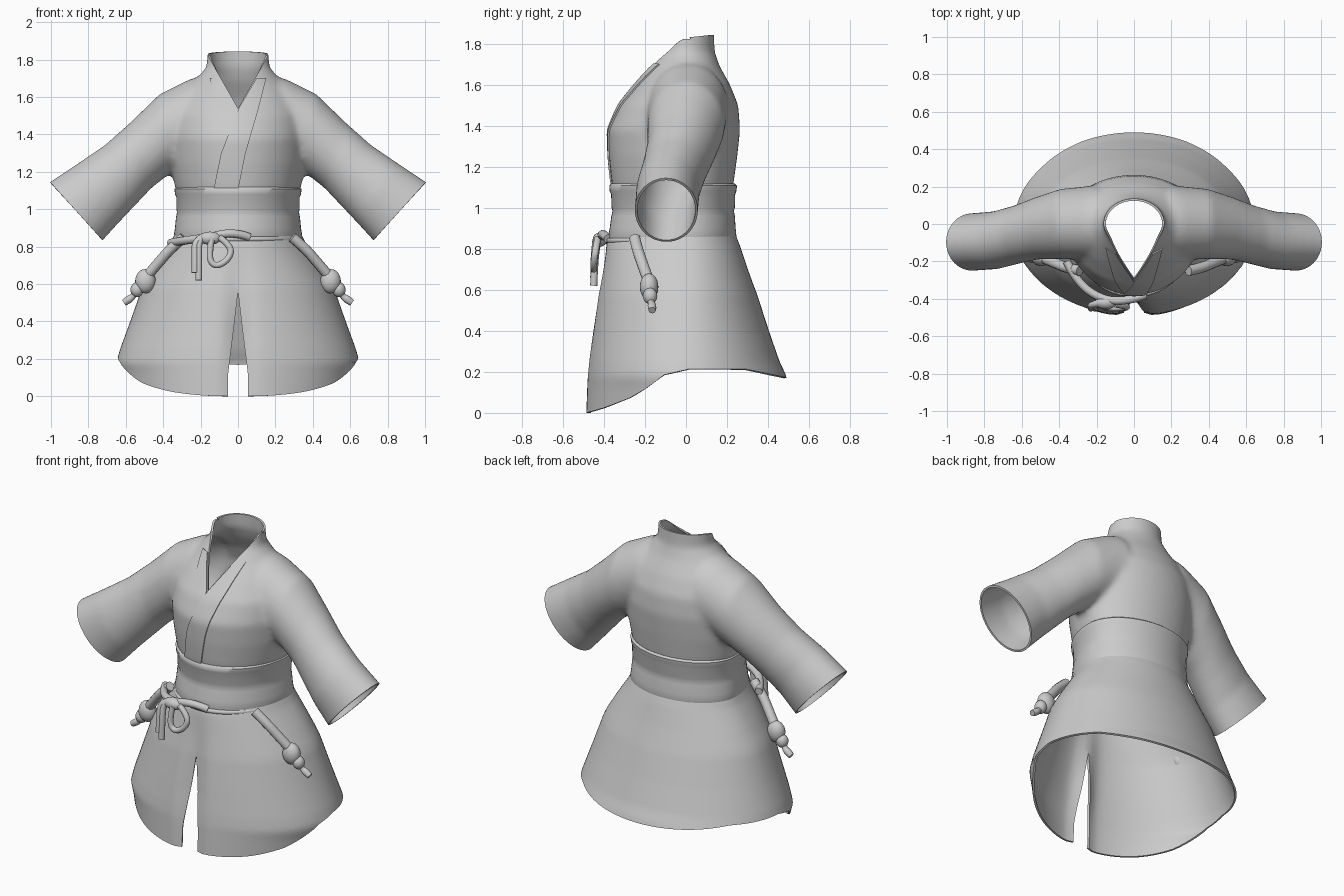
import bpy, bmesh
from math import sin, cos, pi, radians, exp
from mathutils import Vector
from mathutils.bvhtree import BVHTree

if "Cube" in bpy.data.objects:
    bpy.data.objects.remove(bpy.data.objects["Cube"])

cloth = bpy.data.materials.new("light grey cloth")
cloth.use_nodes = True
GREY = (0.6, 0.6, 0.6, 1)
cloth.diffuse_color = GREY
cloth.node_tree.nodes["Principled BSDF"].inputs["Base Color"].default_value = GREY


def lerp_table(table, k):
    """Read a row of values from a table sorted by its first column."""
    if k <= table[0][0]:
        return table[0][1:]
    for a, b in zip(table, table[1:]):
        if k <= b[0]:
            f = (k - a[0]) / (b[0] - a[0])
            return [p + (q - p) * f for p, q in zip(a[1:], b[1:])]
    return table[-1][1:]


def add_object(name, bm):
    mesh = bpy.data.meshes.new(name)
    bm.to_mesh(mesh)
    bm.free()
    mesh.materials.append(cloth)
    obj = bpy.data.objects.new(name, mesh)
    bpy.context.collection.objects.link(obj)
    return obj


def activate(obj):
    bpy.ops.object.select_all(action='DESELECT')
    obj.select_set(True)
    bpy.context.view_layer.objects.active = obj


def smooth(obj, angle=40):
    activate(obj)
    bpy.ops.object.shade_smooth_by_angle(angle=radians(angle))


def modify(obj, kind, **settings):
    activate(obj)
    mod = obj.modifiers.new(kind.title(), kind)
    for key, value in settings.items():
        setattr(mod, key, value)
    bpy.ops.object.modifier_apply(modifier=mod.name)


def loft(bm, rows, wrap=True, caps=False):
    """Skin a list of equally long point rows."""
    rings = [[bm.verts.new(p) for p in row] for row in rows]
    n = len(rings[0])
    for a, b in zip(rings, rings[1:]):
        for i in range(n if wrap else n - 1):
            j = (i + 1) % n
            bm.faces.new((a[i], a[j], b[j], b[i]))
    if caps:
        bm.faces.new(rings[0])
        bm.faces.new(rings[-1])
    bmesh.ops.recalc_face_normals(bm, faces=bm.faces)


def oval(z, rx, front, back, n=64):
    """Horizontal oval with its own front and back depth."""
    out = []
    for i in range(n):
        a = 2 * pi * i / n
        c = cos(a)
        out.append((rx * sin(a), c * (back if c > 0 else -front), z))
    return out


def tube(name, points, radius, cyclic=False, tips=None):
    """Round cord through points, optionally with a radius factor for each."""
    curve = bpy.data.curves.new(name, 'CURVE')
    curve.dimensions = '3D'
    curve.bevel_depth = radius
    curve.bevel_resolution = 3
    curve.use_fill_caps = True
    spline = curve.splines.new('NURBS')
    spline.points.add(len(points) - 1)
    for i, p in enumerate(points):
        spline.points[i].co = (*p, 1)
        spline.points[i].radius = tips[i] if tips else 1
    spline.use_cyclic_u = cyclic
    spline.use_endpoint_u = True
    spline.order_u = 3
    obj = bpy.data.objects.new(name, curve)
    bpy.context.collection.objects.link(obj)
    curve.materials.append(cloth)
    activate(obj)
    bpy.ops.object.convert(target='MESH')
    smooth(bpy.context.object, 60)


def blob(name, centre, size):
    bm = bmesh.new()
    bmesh.ops.create_uvsphere(bm, u_segments=20, v_segments=12, radius=1)
    for v in bm.verts:
        v.co = Vector(centre) + Vector(a * b for a, b in zip(v.co, size))
    smooth(add_object(name, bm), 60)


# Jacket: torso and sleeves fused into one soft form
bm = bmesh.new()
torso = [(.84, .29, -.33, .21), (1.05, .315, -.345, .22), (1.12, .337, -.362, .232),
         (1.25, .36, -.375, .25), (1.38, .37, -.38, .264), (1.5, .36, -.328, .255),
         (1.6, .31, -.25, .215), (1.69, .23, -.18, .165), (1.76, .168, -.13, .14), (1.9, .16, -.07, .135)]
loft(bm, [oval(*row) for row in torso], caps=True)
# Columns: top x, top z, underside x, underside z, centre y, half depth
sleeve = [(.2, 1.71, .2, 1.26, .01, .2), (.26, 1.695, .28, 1.23, .005, .195),
          (.42, 1.615, .37, 1.185, 0, .188), (.575, 1.465, .46, 1.115, -.022, .168),
          (.71, 1.345, .535, 1.035, -.055, .158), (.85, 1.25, .63, .935, -.087, .155),
          (1.06, 1.11, .775, .775, -.1, .154)]
for side in (1, -1):
    rows = []
    for tx, tz, ux, uz, yc, depth in sleeve:
        rows.append([])
        for i in range(32):
            a = 2 * pi * i / 32
            k = (1 + cos(a)) / 2
            rows[-1].append((side * (ux + (tx - ux) * k), yc + depth * sin(a), uz + (tz - uz) * k))
    loft(bm, rows, caps=True)
jacket = add_object("jacket", bm)
modify(jacket, 'REMESH', mode='VOXEL', voxel_size=0.016)
modify(jacket, 'SMOOTH', factor=0.5, iterations=10)

# Open the cuffs, waist, collar top and the V neck
bm = bmesh.new()
bm.from_mesh(jacket.data)


def slice_plane(point, normal, clear=True):
    bmesh.ops.bisect_plane(bm, geom=bm.verts[:] + bm.edges[:] + bm.faces[:],
                           plane_co=point, plane_no=normal, clear_outer=clear)


for side in (1, -1):
    slice_plane((side * .86, 0, .985), (side * .74, 0, -.67))
    slice_plane((0, 0, 1.54), (side * 1.75, 0, -1), clear=False)
slice_plane((0, 0, 1.08), (0, 0, -1), clear=False)
slice_plane((0, 0, 1.83), (0, -.1, 1))
openings = []
for f in bm.faces:
    c = f.calc_center_median()
    in_neck = c.y < .02 and c.z - 1.54 > 1.75 * abs(c.x)
    if in_neck or (c.z < 1.08 and abs(c.x) < .4):
        openings.append(f)
bmesh.ops.delete(bm, geom=openings, context='FACES')
bm.to_mesh(jacket.data)
surface = BVHTree.FromBMesh(bm)
bm.free()
modify(jacket, 'SOLIDIFY', thickness=0.012, offset=-1)
smooth(jacket, 50)


# Crossed lapels laid over the chest: (inner x, outer x) by height
def lapel(name, side, table, lift):
    rows = []
    steps = 30
    for i in range(steps + 1):
        z = table[0][0] + (table[-1][0] - table[0][0]) * i / steps
        inner, outer = lerp_table(table, z)
        row = []
        for j in range(7):
            x = side * (inner + (outer - inner) * j / 6)
            hit = surface.ray_cast(Vector((x, -1, z)), Vector((0, 1, 0)))[0]
            hit = hit or surface.find_nearest(Vector((x, -.2, z)))[0]
            row.append((x, hit.y - lift, z))
        rows.append(row)
    bm = bmesh.new()
    loft(bm, rows, wrap=False)
    obj = add_object(name, bm)
    modify(obj, 'SOLIDIFY', thickness=0.008, offset=0)
    smooth(obj)


lapel("left_lapel", 1, [(1.1, -.13, .0), (1.3, -.09, .04), (1.54, .005, .11), (1.7, .099, .15)], .005)
lapel("right_lapel", -1, [(1.36, -.02, .04), (1.45, -.01, .075), (1.54, .005, .11), (1.7, .099, .15)], .002)

# Wide waist belt with rolled rims and a shallow crease
belt = [(1.1, .317, -.35, .222), (1.118, .329, -.364, .237), (1.108, .34, -.374, .249),
        (1.08, .337, -.372, .245), (1.065, .33, -.365, .24), (1.0, .33, -.363, .238),
        (.985, .326, -.358, .233), (.96, .331, -.364, .238), (.9, .337, -.372, .242),
        (.86, .343, -.38, .246), (.84, .337, -.374, .24)]
bm = bmesh.new()
loft(bm, [oval(*row) for row in belt])
belt_obj = add_object("waist_belt", bm)
modify(belt_obj, 'SOLIDIFY', thickness=0.012, offset=1 if belt_obj.data.polygons[0].normal.z < 0 else -1)
smooth(belt_obj, 50)

# Flared skirt, split at the front, with a hem rising toward the back
flare = [(0, .6, .49, .49), (.12, .625, .485, .49), (.18, .645, .482, .483), (.25, .625, .475, .45),
         (.4, .57, .455, .398), (.57, .51, .43, .343), (.61, .49, .422, .328), (.7, .435, .405, .295),
         (.82, .355, .385, .255), (.87, .33, .365, .235)]
hem = [(-1, .0), (-.85, .025), (-.6, .075), (-.45, .12), (-.26, .185), (0, .213), (.6, .212), (1, .17)]
rows = []
for i in range(41):
    row = []
    for j in range(97):
        turn = j / 48 - 1
        base = lerp_table(hem, cos(turn * pi))[0]
        z = .87 + (base - .87) * i / 40
        rx, front, back = lerp_table(flare, z)
        gap = .055 * min(1, max(0, .57 - z) / .45)
        a = turn * (pi - gap / rx)
        x, c = rx * sin(a), cos(a)
        y = c * (back if c > 0 else front)
        if c < 0:
            y += .045 * exp(-(x / .06) ** 2) * min(1, max(0, .85 - z) * 2)
        row.append((x, y, z))
    rows.append(row)
bm = bmesh.new()
loft(bm, rows, wrap=False)
bmesh.ops.remove_doubles(bm, verts=bm.verts, dist=.0005)
skirt = add_object("skirt", bm)
modify(skirt, 'SOLIDIFY', thickness=0.012, offset=0)
smooth(skirt, 50)

# Cord around the belt, with its knot, loop and hanging ends
tube("belt_cord", oval(.84, .335, -.38, .237, 32), .014, cyclic=True)
tube("knot_sash", [(-.36, -.2, .82), (-.3, -.32, .83), (-.16, -.41, .85), (-.02, -.41, .88), (.06, -.38, .85)], .022)
blob("knot", (-.15, -.42, .845), (.06, .035, .035))
tube("knot_loop", [(-.14, -.44, .84), (-.16, -.45, .74), (-.12, -.45, .69), (-.05, -.45, .73),
                   (-.03, -.44, .8), (-.1, -.43, .85)], .017)
for x, low in ((-.23, .66), (-.21, .62)):
    tube("hanging_end", [(-.17, -.42, .86), (x, -.43, .84), (x, -.445, .75), (x, -.45, low)], .018)

# Hip pouches on cords, mirrored
for side, label in ((1, "left"), (-1, "right")):
    tube(label + "_pouch_cord", [(side * .29, -.25, .85), (side * .36, -.235, .79), (side * .42, -.21, .72),
                                 (side * .48, -.185, .65)], .028)
    blob(label + "_pouch", (side * .495, -.18, .615), (.055, .045, .065))
    blob(label + "_pouch_neck", (side * .54, -.175, .57), (.035, .035, .04))
    tube(label + "_pouch_tassel", [(side * .54, -.175, .57), (side * .56, -.17, .535), (side * .58, -.165, .52),
                                   (side * .61, -.165, .5)], .018, tips=[1, .8, 1.3, 1])
